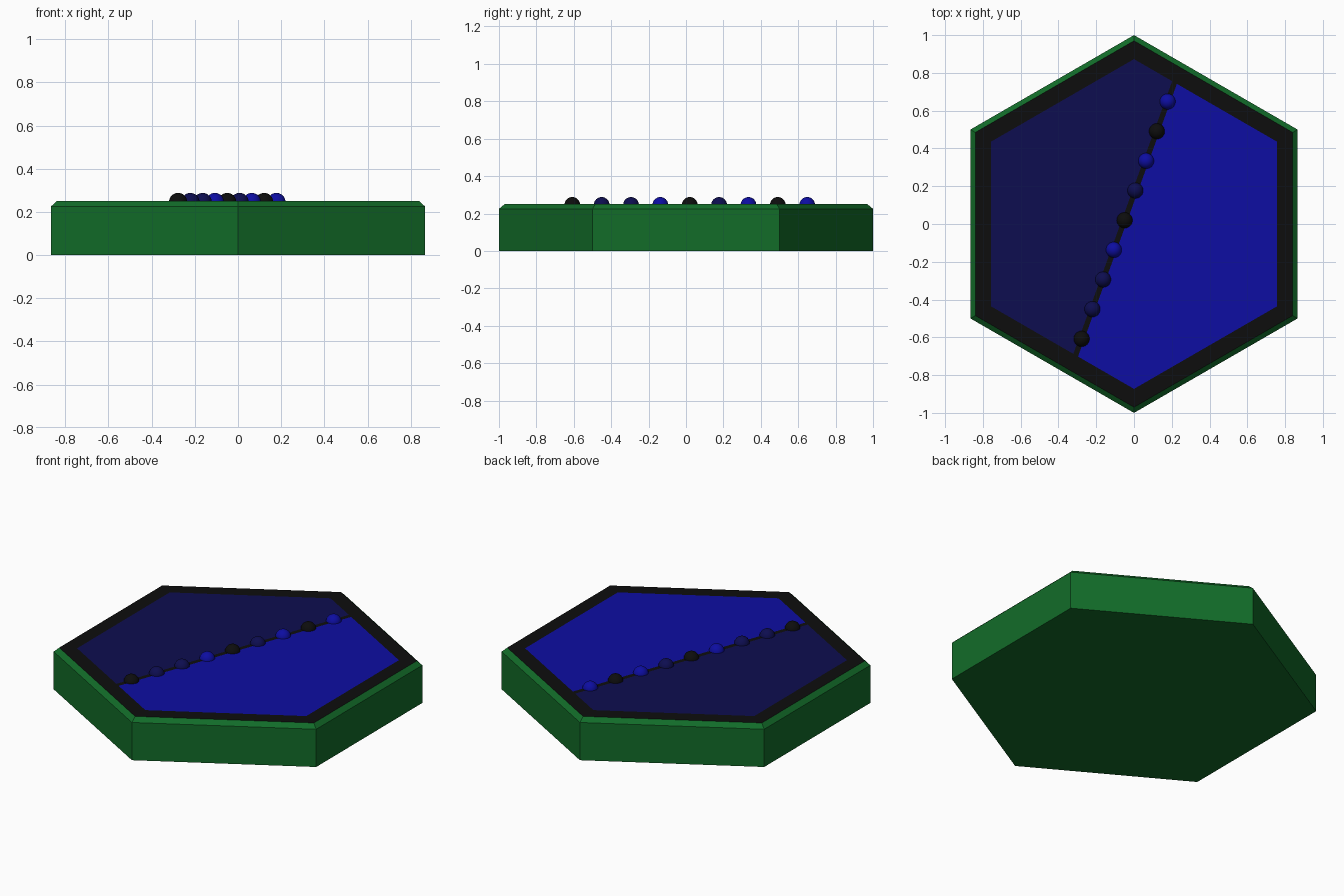
import bpy, bmesh, math
from mathutils import Vector

if "Cube" in bpy.data.objects:
    bpy.data.objects.remove(bpy.data.objects["Cube"], do_unlink=True)


def material(name, rgb):
    m = bpy.data.materials.new(name)
    m.use_nodes = True
    m.diffuse_color = (*rgb, 1)
    m.node_tree.nodes["Principled BSDF"].inputs["Base Color"].default_value = (*rgb, 1)
    return m


green = material("green", (0.006, 0.15, 0.022))
black = material("black", (0.004, 0.004, 0.004))
navy = material("navy", (0.004, 0.004, 0.08))
blue = material("blue", (0.004, 0.004, 0.36))

TOP, SHOULDER = 0.25, 0.225
LINE_POINT = Vector((-0.057, 0, TOP))
ALONG = Vector((0.3625, 1, 0)).normalized()
ACROSS = Vector((ALONG.y, -ALONG.x, 0))


def ring(bm, radius, z):
    return [bm.verts.new((radius * math.sin(i * math.pi / 3),
                          -radius * math.cos(i * math.pi / 3), z)) for i in range(6)]


# Hexagonal tile: chamfered green body, black rim, two-tone inlay
bm = bmesh.new()
rings = [ring(bm, r, z) for r, z in ((1, 0), (1, SHOULDER), (0.97, TOP), (0.873, TOP))]
bm.faces.new(rings[0][::-1])
for level, (a, b) in enumerate(zip(rings, rings[1:])):
    for i in range(6):
        j = (i + 1) % 6
        f = bm.faces.new((a[i], a[j], b[j], b[i]))
        f.material_index = 1 if level == 2 else 0
inlay = bm.faces.new(rings[3])
inlay.material_index = 1

# Cut the inlay along both sides of the dividing strip
HALF_GAP = 0.014
for side in (-1, 1):
    faces = [f for f in bm.faces if f.normal.z > -2 and
             all(abs(v.co.z - TOP) < 1e-5 and v.co.xy.length < 0.9 for v in f.verts)]
    geom = faces + list({e for f in faces for e in f.edges}) + list({v for f in faces for v in f.verts})
    bmesh.ops.bisect_plane(bm, geom=geom, plane_co=LINE_POINT + ACROSS * side * HALF_GAP,
                           plane_no=ACROSS)
for f in bm.faces:
    if all(abs(v.co.z - TOP) < 1e-5 and v.co.xy.length < 0.9 for v in f.verts):
        d = (f.calc_center_median() - LINE_POINT).dot(ACROSS)
        f.material_index = 1 if abs(d) < HALF_GAP else (3 if d > 0 else 2)
bmesh.ops.recalc_face_normals(bm, faces=bm.faces)
mesh = bpy.data.meshes.new("hex_tile")
bm.to_mesh(mesh)
bm.free()
for m in (green, black, navy, blue):
    mesh.materials.append(m)
bpy.context.collection.objects.link(bpy.data.objects.new("hex_tile", mesh))

# Row of beads along the dividing strip
sequence = (black, navy, navy, blue, black, navy, blue, black, blue)
for i, m in enumerate(sequence):
    y = 0.02 + (i - 4) * 0.157
    bpy.ops.mesh.primitive_uv_sphere_add(segments=24, ring_count=16, radius=0.042,
                                         location=(LINE_POINT.x + 0.3625 * y, y, 0.246))
    bead = bpy.context.object
    bead.name = f"bead_{i + 1}"
    bead.data.materials.append(m)
    bpy.ops.object.shade_smooth()
